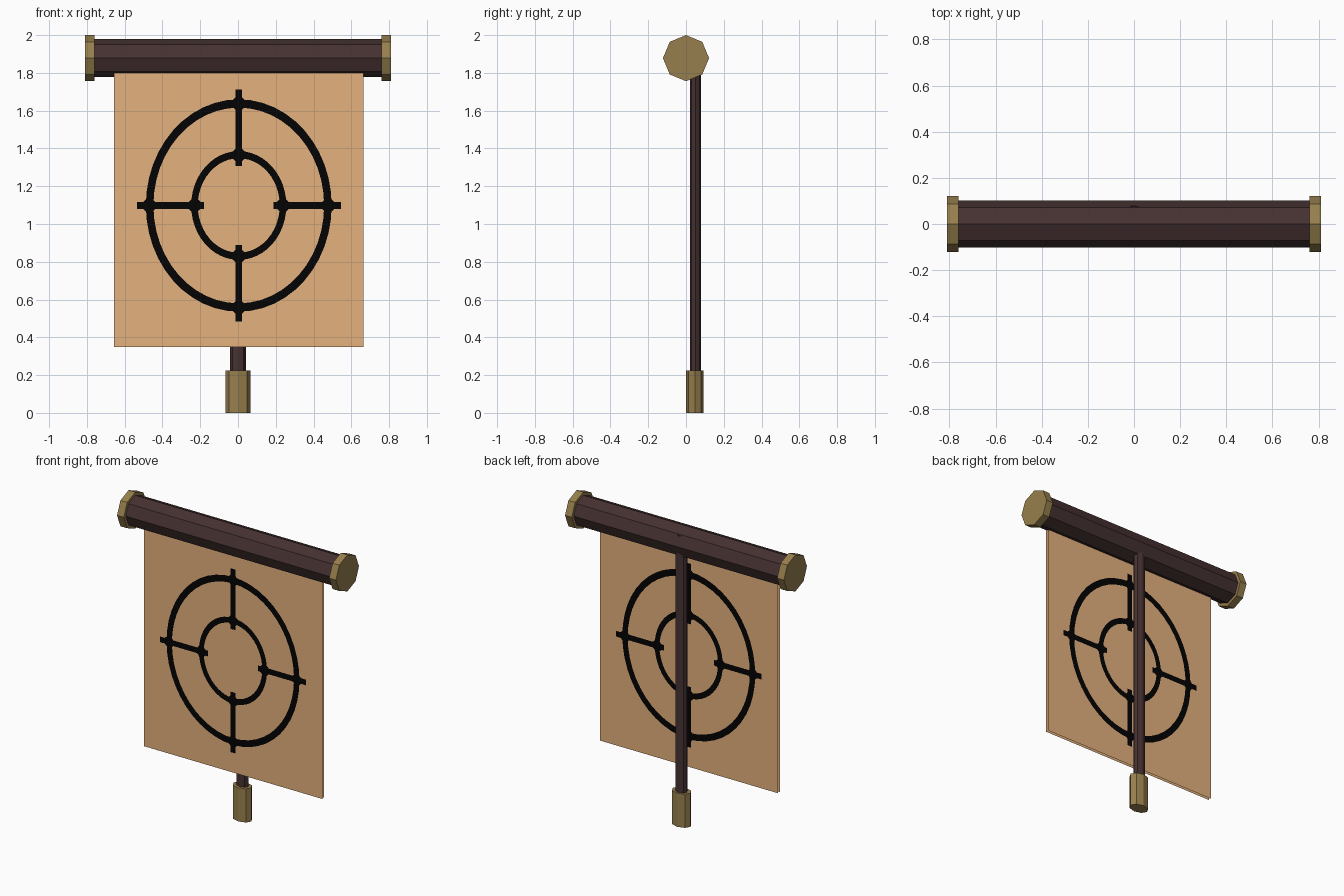
import bpy, bmesh, math
from mathutils import Matrix

if "Cube" in bpy.data.objects:
    bpy.data.objects.remove(bpy.data.objects["Cube"])


def mat(name, rgb):
    m = bpy.data.materials.new(name)
    m.diffuse_color = (*rgb, 1)
    m.use_nodes = True
    m.node_tree.nodes["Principled BSDF"].inputs["Base Color"].default_value = m.diffuse_color
    return m


WOOD = mat("dark wood", (0.061, 0.031, 0.031))
BRASS = mat("dull brass", (0.31, 0.213, 0.074))
CLOTH = mat("tan cloth", (0.78, 0.44, 0.21))
INK = mat("black ink", (0.001, 0.001, 0.001))


def finish(bm, name, material):
    me = bpy.data.meshes.new(name)
    bm.to_mesh(me)
    bm.free()
    me.materials.append(material)
    ob = bpy.data.objects.new(name, me)
    bpy.context.collection.objects.link(ob)
    return ob


def prism(name, material, centre, rx, ry, length, along_x=False):
    """Eight-sided prism with a corner on each axis."""
    bm = bmesh.new()
    bmesh.ops.create_cone(bm, cap_ends=True, segments=8, radius1=1, radius2=1, depth=length)
    bm.transform(Matrix.Diagonal((rx, ry, 1, 1)))
    if along_x:
        bm.transform(Matrix.Rotation(math.pi / 2, 4, 'Y'))
    bm.transform(Matrix.Translation(centre))
    return finish(bm, name, material)


# Top roller with end caps
prism("roller", WOOD, (0, 0, 1.878), 0.101, 0.101, 1.54, True)
for side, label in ((-1, "left"), (1, "right")):
    prism(label + "_cap", BRASS, (side * 0.785, 0, 1.878), 0.122, 0.122, 0.05, True)

# Flattened pole and its foot
prism("pole", WOOD, (0, 0.05, 1.043), 0.042, 0.03, 1.80)
prism("pole_foot", BRASS, (0, 0.047, 0.1125), 0.067, 0.046, 0.225)

CX, CZ = 0.004, 1.098  # emblem centre


def poly(bm, pts, y, back):
    """Flat face in the xz plane, facing -y, or +y when back is set."""
    f = bm.faces.new([bm.verts.new((x + CX, y, z)) for x, z in pts])
    f.normal_update()
    if (f.normal.y > 0) != back:
        f.normal_flip()


def rect(x0, x1, z0, z1):
    return [(x0, z0), (x1, z0), (x1, z1), (x0, z1)]


def ring(bm, y, back, outer, inner, n=48):
    for i in range(n):
        a, b = (2 * math.pi * k / n for k in (i, i + 1))
        poly(bm, [(r[0] * math.cos(t), CZ + r[1] * math.sin(t))
                  for r, t in ((outer, a), (outer, b), (inner, b), (inner, a))], y, back)


for label, y, back in (("front", -0.057, False), ("back", -0.037, True)):
    # Hanging cloth, one sheet per side
    bm = bmesh.new()
    poly(bm, rect(-0.66, 0.66, 0.35, 1.82), y, back)
    finish(bm, label + "_cloth", CLOTH)

    # Painted emblem: two rings, four bars, knots where they cross
    bm = bmesh.new()
    y += 0.002 if back else -0.002
    ring(bm, y, back, (0.492, 0.562), (0.452, 0.518))
    ring(bm, y, back, (0.252, 0.288), (0.217, 0.25))
    for s in (-1, 1):
        poly(bm, rect(s * 0.185, s * 0.54, CZ - 0.019, CZ + 0.019), y, back)
        poly(bm, rect(-0.018, 0.018, CZ + s * 0.21, CZ + s * 0.615), y, back)
        for x, z in ((s * 0.473, 0), (s * 0.234, 0), (0, s * 0.54), (0, s * 0.268)):
            r = 0.05
            poly(bm, [(x - r, CZ + z), (x, CZ + z - r), (x + r, CZ + z), (x, CZ + z + r)], y, back)
    finish(bm, label + "_emblem", INK)
